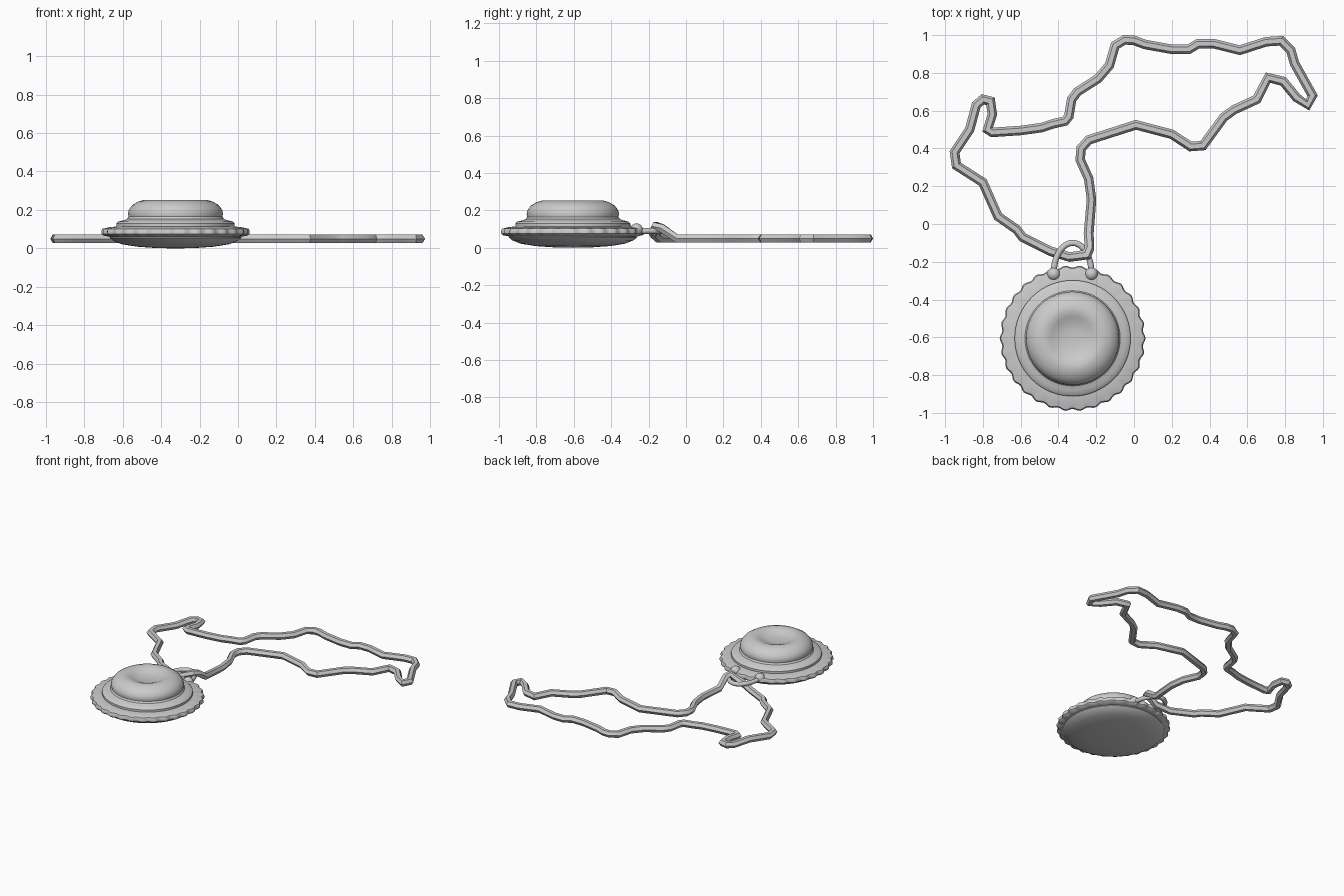
import bpy, bmesh
from math import sin, cos, pi, radians
from mathutils import Vector

if "Cube" in bpy.data.objects:
    bpy.data.objects.remove(bpy.data.objects["Cube"])

CX, CY = -0.325, -0.605


def finish(name, bm, angle):
    bmesh.ops.recalc_face_normals(bm, faces=bm.faces)
    me = bpy.data.meshes.new(name)
    bm.to_mesh(me)
    bm.free()
    ob = bpy.data.objects.new(name, me)
    bpy.context.collection.objects.link(ob)
    bpy.ops.object.select_all(action='DESELECT')
    ob.select_set(True)
    bpy.context.view_layer.objects.active = ob
    bpy.ops.object.shade_smooth_by_angle(angle=radians(angle))
    return ob


def bridge(bm, a, b):
    n = len(a)
    for i in range(n):
        bm.faces.new((a[i], a[(i + 1) % n], b[(i + 1) % n], b[i]))


def lathe(name, profile, segs=64, lobes=0, depth=0.0):
    """Revolve (radius, z) points; lobes scallop the outermost rings."""
    bm = bmesh.new()
    prev = None
    for r, z in profile:
        if r == 0:
            ring = [bm.verts.new((CX, CY, z))]
        else:
            ring = []
            for i in range(segs):
                a = 2 * pi * i / segs
                rr = r + (depth * cos(lobes * a) if r > 0.36 else 0)
                ring.append(bm.verts.new((CX + rr * cos(a), CY + rr * sin(a), z)))
        if prev:
            if len(prev) == 1 or len(ring) == 1:
                tip, loop = (prev[0], ring) if len(prev) == 1 else (ring[0], prev)
                for i in range(segs):
                    bm.faces.new((tip, loop[i], loop[(i + 1) % segs]))
            else:
                bridge(bm, prev, ring)
        prev = ring
    return finish(name, bm, 35)


def tube(name, pts, radius, sides, closed, angle):
    """Sweep a polygon along a mostly flat path with mitred corners."""
    bm = bmesh.new()
    pts = [Vector(p) for p in pts]
    n = len(pts)
    rings = []
    for i, p in enumerate(pts):
        a = pts[i - 1] if closed or i else p
        b = pts[(i + 1) % n] if closed or i < n - 1 else p
        d0 = (p - a).normalized() if p != a else (b - p).normalized()
        d1 = (b - p).normalized() if p != b else d0
        t = (d0 + d1).normalized()
        side = t.cross(Vector((0, 0, 1))).normalized()
        up = side.cross(t)
        m = min(1.2, 1 / max(0.2, t.dot(d1)))
        rings.append([bm.verts.new(p + radius * (side * m * cos(2 * pi * k / sides)
                                                 + up * sin(2 * pi * k / sides)))
                      for k in range(sides)])
    for i in range(n if closed else n - 1):
        bridge(bm, rings[i], rings[(i + 1) % n])
    if not closed:
        bm.faces.new(rings[0])
        bm.faces.new(rings[-1])
    return finish(name, bm, angle)


# Raised dome with a dimpled top and flared foot
lathe("pendant_dome", [
    (0, .222), (.05, .223), (.085, .23), (.115, .243), (.14, .252), (.165, .252),
    (.195, .243), (.225, .225), (.243, .2), (.247, .18), (.244, .165), (.252, .153),
    (.275, .145), (.297, .14), (.307, .13), (.307, .10), (0, .10)])

# Scalloped rim
lathe("scalloped_rim", [
    (0, .115), (.30, .115), (.345, .11), (.374, .102), (.38, .09),
    (.379, .075), (.37, .067), (.34, .06), (0, .06)], 180, 30, 0.006)

# Shallow back dish
lathe("pendant_back", [
    (0, .065), (.34, .065), (.342, .055), (.325, .04), (.28, .022),
    (.2, .009), (.1, .002), (0, 0)])

# Bail arch and its two end beads
bail = [(CX + .1 * cos(pi * i / 18), -.26 + .16 * sin(pi * i / 18), .09) for i in range(19)]
tube("bail", bail, .016, 10, False, 60)
for label, s in (("left", -1), ("right", 1)):
    bm = bmesh.new()
    bmesh.ops.create_uvsphere(bm, u_segments=20, v_segments=12, radius=.035)
    bmesh.ops.translate(bm, verts=bm.verts, vec=(CX + s * .1, -.265, .095))
    finish("bail_bead_" + label, bm, 60)

# Cord lying on the ground, threaded through the bail
path = [
    (-.24, -.05), (-.225, .13), (-.24, .24), (-.285, .34), (-.28, .4), (-.24, .445),
    (.01, .525), (.2, .475), (.3, .41), (.365, .415), (.475, .565), (.53, .605),
    (.65, .66), (.71, .775), (.79, .755), (.86, .67), (.92, .63), (.945, .68),
    (.85, .85), (.83, .92), (.78, .97), (.7, .965), (.56, .92), (.42, .955),
    (.34, .955), (.29, .925), (.2, .925), (.06, .95), (0, .972), (-.05, .975),
    (-.1, .945), (-.13, .84), (-.19, .77), (-.3, .7), (-.33, .66), (-.345, .57),
    (-.365, .545), (-.43, .53), (-.49, .51), (-.6, .495), (-.75, .485), (-.775, .5),
    (-.75, .58), (-.76, .65), (-.8, .66), (-.835, .63), (-.87, .5), (-.95, .38),
    (-.94, .31), (-.8, .22), (-.72, .04), (-.62, -.03), (-.59, -.07)]
cord = [(x, y, .05) for x, y in path]
cord += [(-.44, -.145, .05), (-.34, -.175, .075), (-.25, -.162, .115), (-.236, -.13, .105)]
tube("cord", cord, .025, 6, True, 40)
